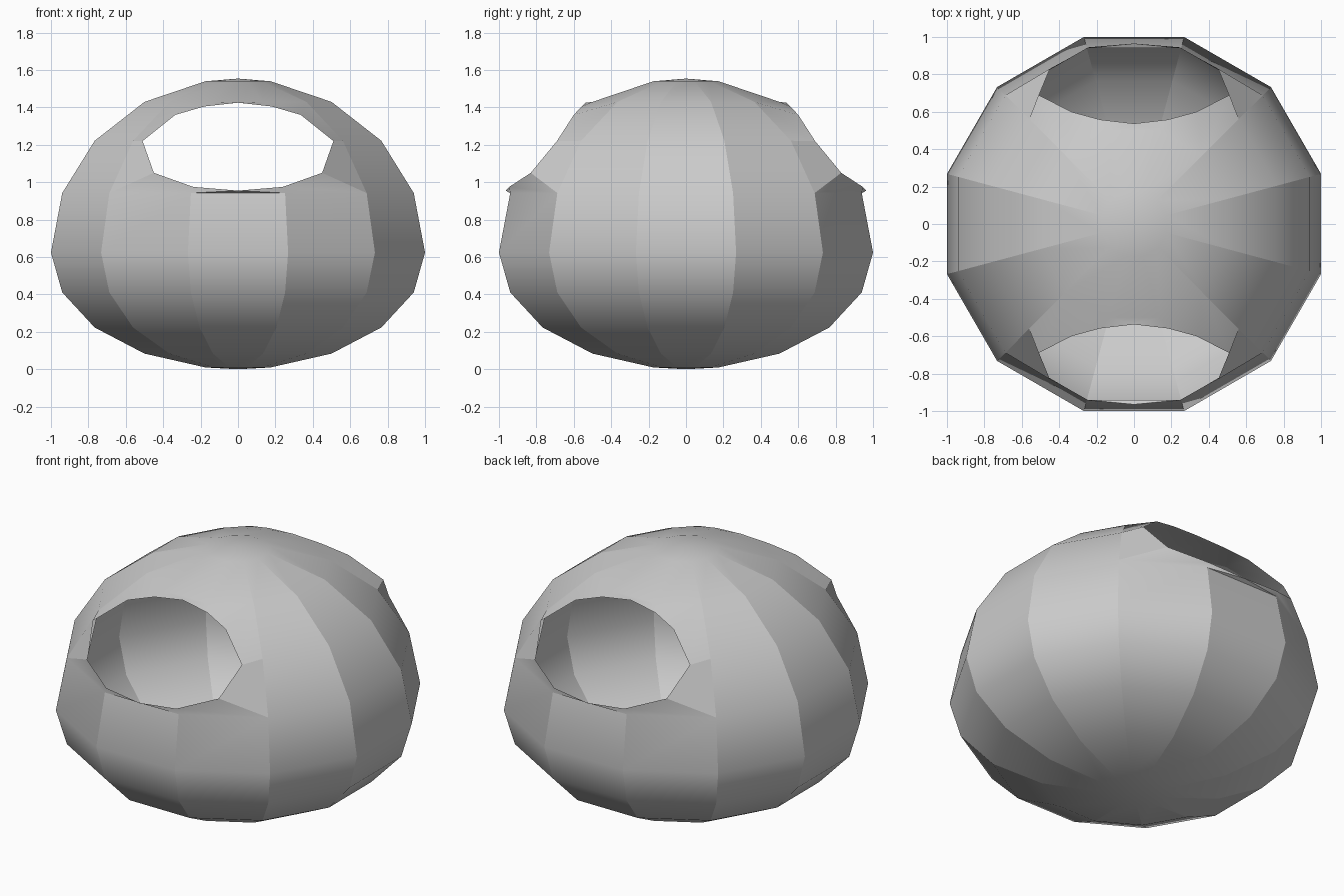
import bpy, bmesh
from math import sin, cos, radians, pi

if "Cube" in bpy.data.objects:
    bpy.data.objects.remove(bpy.data.objects["Cube"])

SIDES, RMAX, ZMID = 12, 1 / cos(radians(15)), 0.624
LATS = [-80, -60, -40, -20, 0, 20, 40, 60, 80]
bm = bmesh.new()

# Faceted egg-shaped body: 12 columns, latitude rings, two poles
rings = []
for lat in LATS:
    a = radians(lat)
    z = ZMID + sin(a) * (0.93 if lat > 0 else 0.624)
    rings.append([bm.verts.new((RMAX * cos(a) * cos(radians(15 + 30 * k)),
                                RMAX * cos(a) * sin(radians(15 + 30 * k)), z))
                  for k in range(SIDES)])
bottom = bm.verts.new((0, 0, 0))
top = bm.verts.new((0, 0, ZMID + 0.93))
for k in range(SIDES):
    n = (k + 1) % SIDES
    bm.faces.new((bottom, rings[0][n], rings[0][k]))
    bm.faces.new((top, rings[-1][k], rings[-1][n]))
    for i in range(len(rings) - 1):
        # leave room for the front and back openings
        if i in (5, 6) and k % 6 in (1, 2, 3):
            continue
        bm.faces.new((rings[i][k], rings[i][n], rings[i + 1][n], rings[i + 1][k]))

# Rim of each opening, half listed from top centre to bottom centre
HALF = [(0, .537, 1.425), (.18, .558, 1.405), (.335, .60, 1.36), (.51, .69, 1.22),
        (.45, .83, 1.05), (.24, .945, .975), (0, .965, .955)]
for k0, s in ((1, 1), (7, -1)):
    rim_r = [bm.verts.new((s * x, s * y, z)) for x, y, z in HALF]
    rim_l = [rim_r[0]] + [bm.verts.new((-s * x, s * y, z)) for x, y, z in HALF[1:-1]] + [rim_r[-1]]
    sides = ((rim_r, k0, k0 + 1), (rim_l, k0 + 3, k0 + 2))
    for rim, outer, inner in sides:
        path = [rings[7][inner], rings[7][outer], rings[6][outer],
                rings[5][outer], rings[5][inner]]
        bm.faces.new((path[0], rim[1], rim[0]))
        for j in range(4):
            bm.faces.new((path[j], path[j + 1], rim[j + 2], rim[j + 1]))
        bm.faces.new((path[4], rim[6], rim[5]))
    bm.faces.new((rings[7][k0 + 1], rings[7][k0 + 2], rim_r[0]))
    bm.faces.new((rings[5][k0 + 1], rings[5][k0 + 2], rim_r[6]))

bmesh.ops.recalc_face_normals(bm, faces=bm.faces[:])

# Smooth vertically, crisp between columns and on folds
for f in bm.faces:
    f.smooth = True
for col in zip(*rings):
    for a, b in zip(col, col[1:]):
        e = bm.edges.get((a, b))
        if e:
            e.smooth = False
for e in bm.edges:
    if len(e.link_faces) == 2 and e.calc_face_angle() > radians(27):
        e.smooth = False

me = bpy.data.meshes.new("hollow_shell")
bm.to_mesh(me)
bm.free()
ob = bpy.data.objects.new("hollow_shell", me)
bpy.context.collection.objects.link(ob)
